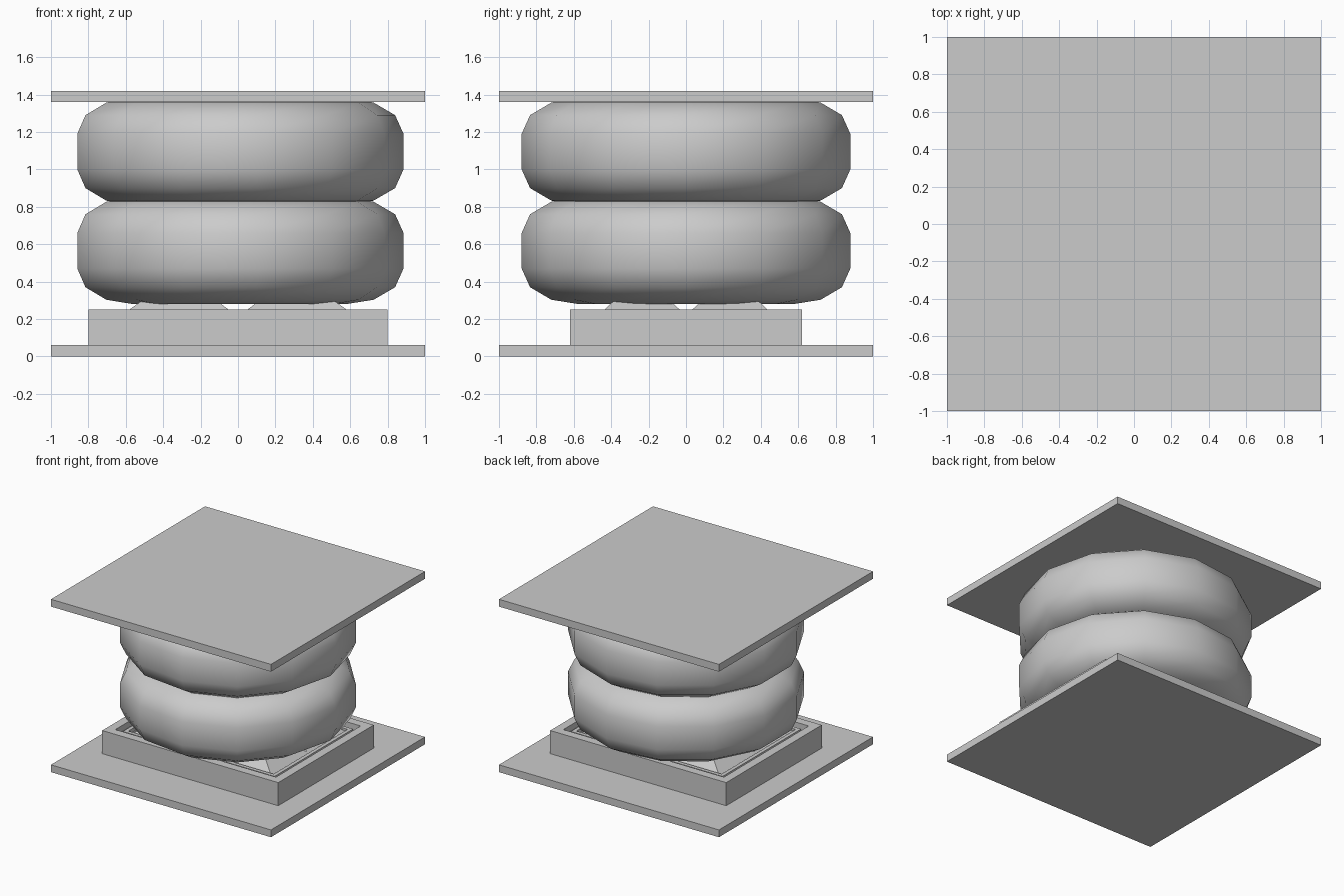
import bpy, bmesh
from math import cos, sin, pi

if "Cube" in bpy.data.objects:
    bpy.data.objects.remove(bpy.data.objects["Cube"])


def make(name, verts, faces):
    mesh = bpy.data.meshes.new(name)
    mesh.from_pydata(verts, [], faces)
    bm = bmesh.new()
    bm.from_mesh(mesh)
    bmesh.ops.recalc_face_normals(bm, faces=bm.faces)
    bm.to_mesh(mesh)
    bm.free()
    ob = bpy.data.objects.new(name, mesh)
    bpy.context.collection.objects.link(ob)
    return ob


def stepped(name, rings, cx=0, cy=0):
    """Stack of rectangles (half x, half y, z) joined by side walls and capped."""
    verts, faces = [], []
    for hx, hy, z in rings:
        verts += [(cx - hx, cy - hy, z), (cx + hx, cy - hy, z),
                  (cx + hx, cy + hy, z), (cx - hx, cy + hy, z)]
    for r in range(len(rings) - 1):
        for k in range(4):
            a, b = r * 4 + k, r * 4 + (k + 1) % 4
            faces.append((a, b, b + 4, a + 4))
    n = len(verts)
    faces += [(0, 1, 2, 3), (n - 4, n - 3, n - 2, n - 1)]
    return make(name, verts, faces)


def bellow(name, cz, sides=13):
    """Low-poly rounded ring, turned from a flattened tube section."""
    mid = 0.58
    quarter = [(0.305, 0.095), (0.26, 0.195), (0.145, 0.262)]
    right = [(x, -z) for x, z in reversed(quarter)] + quarter
    prof = [(0, -0.285)] + right + [(0, 0.285)] + [(-x, z) for x, z in reversed(right)]
    m = len(prof)
    verts, faces = [], []
    for s in range(sides):
        a = 2 * pi * s / sides
        verts += [((mid + x) * cos(a), (mid + x) * sin(a), cz + z) for x, z in prof]
    for s in range(sides):
        t = (s + 1) % sides
        for k in range(m):
            j = (k + 1) % m
            faces.append((s * m + k, t * m + k, t * m + j, s * m + j))
    ob = make(name, verts, faces)
    for p in ob.data.polygons:
        p.use_smooth = True
    return ob


# Plates
stepped("bottom_plate", [(1, 1, 0), (1, 1, 0.06)])
stepped("top_plate", [(1, 1, 1.36), (1, 1, 1.42)])

# Housing with a rim, a ledge and a recessed floor
stepped("base_housing", [(0.8, 0.62, 0.06), (0.8, 0.62, 0.25), (0.73, 0.55, 0.25),
                         (0.73, 0.55, 0.20), (0.69, 0.51, 0.20), (0.69, 0.51, 0.23),
                         (0.66, 0.48, 0.23), (0.66, 0.48, 0.20)])

# Four pyramids in the recess
for sx in (-1, 1):
    for sy in (-1, 1):
        stepped("tray_pyramid", [(0.335, 0.255, 0.20), (0.03, 0.02, 0.42)],
                sx * 0.315, sy * 0.235)

# Two stacked rings
bellow("lower_bellow", 0.565)
bellow("upper_bellow", 1.095)
